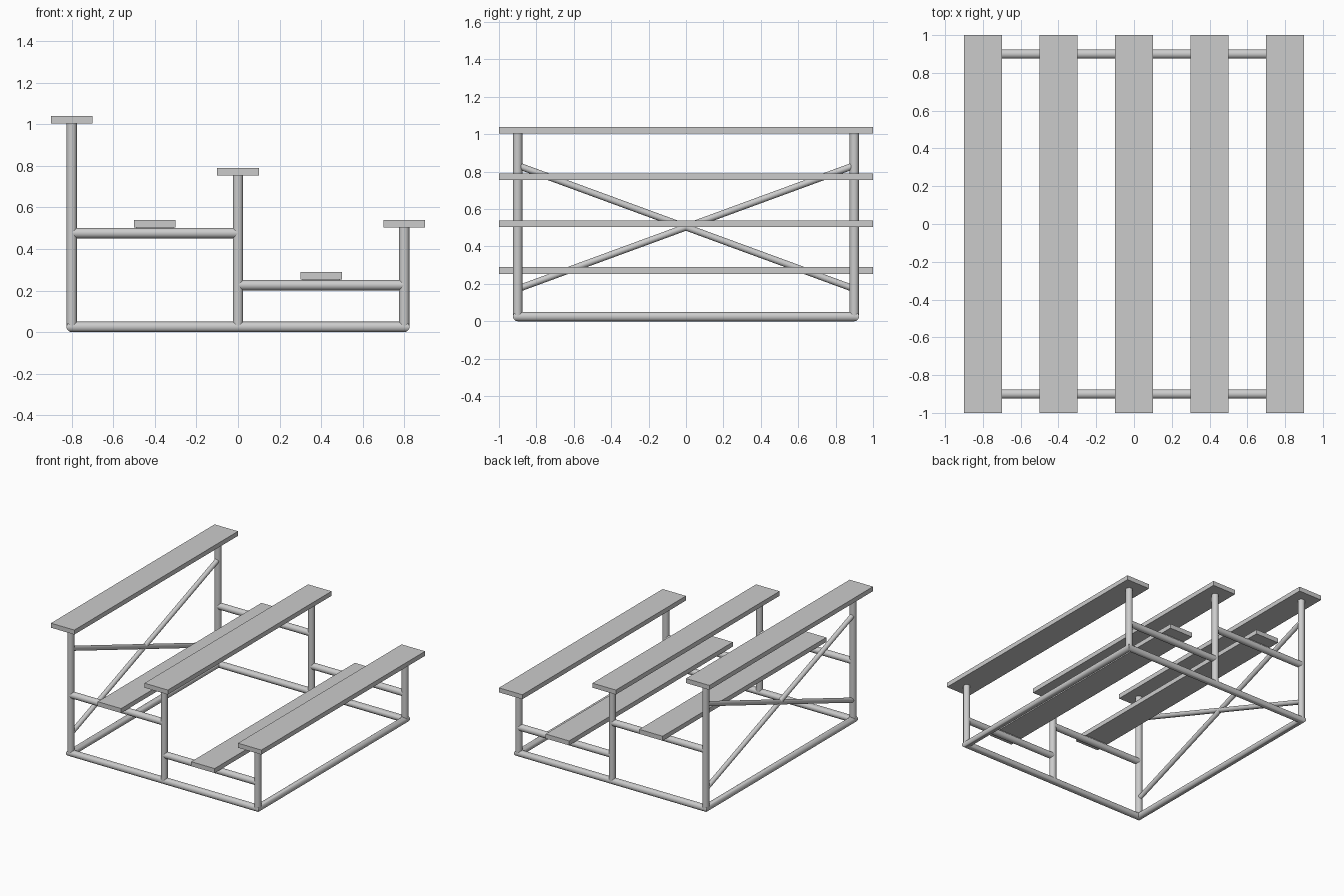
import bpy, bmesh, math
from mathutils import Vector

if "Cube" in bpy.data.objects:
    bpy.data.objects.remove(bpy.data.objects["Cube"])

R = 0.025          # frame tube radius
SIDES = 24


def finish(bm, name, smooth=False):
    bmesh.ops.recalc_face_normals(bm, faces=bm.faces)
    me = bpy.data.meshes.new(name)
    bm.to_mesh(me)
    bm.free()
    ob = bpy.data.objects.new(name, me)
    bpy.context.collection.objects.link(ob)
    if smooth:
        bpy.ops.object.select_all(action='DESELECT')
        ob.select_set(True)
        bpy.context.view_layer.objects.active = ob
        bpy.ops.object.shade_smooth_by_angle(angle=math.radians(35))
    return ob


def tube(name, a, b, r=R):
    a, b = Vector(a), Vector(b)
    bm = bmesh.new()
    bmesh.ops.create_cone(bm, cap_ends=True, segments=SIDES,
                          radius1=r, radius2=r, depth=(b - a).length)
    ob = finish(bm, name, True)
    ob.location = (a + b) / 2
    ob.rotation_euler = (b - a).to_track_quat('Z', 'Y').to_euler()
    return ob


def plank(name, x, z):
    bm = bmesh.new()
    bmesh.ops.create_cube(bm, size=1)
    bmesh.ops.scale(bm, vec=(0.2, 2.0, 0.035), verts=bm.verts)
    ob = finish(bm, name)
    ob.location = (x, 0, z + 0.0175)
    return ob


# base frame: one rectangular loop of tube with mitred corners
bm = bmesh.new()
rings = []
for sx, sy in ((-1, -1), (1, -1), (1, 1), (-1, 1)):
    ring = []
    for i in range(SIDES):
        t = 2 * math.pi * i / SIDES
        o = R * math.cos(t)
        ring.append(bm.verts.new((sx * (0.8 + o), sy * (0.9 + o), R + R * math.sin(t))))
    rings.append(ring)
for k in range(4):
    p, q = rings[k], rings[(k + 1) % 4]
    for i in range(SIDES):
        j = (i + 1) % SIDES
        bm.faces.new((p[i], p[j], q[j], q[i]))
finish(bm, "base_frame", True)

# posts and footboard rails on both ends
for side, y in (("front", -0.9), ("back", 0.9)):
    for part, x, top in (("high", -0.8, 1.005), ("middle", 0, 0.755), ("low", 0.8, 0.505)):
        tube(f"{side}_{part}_post", (x, y, R), (x, y, top))
    tube(f"{side}_upper_rail", (-0.8, y, 0.476), (0, y, 0.476))
    tube(f"{side}_lower_rail", (0, y, 0.226), (0.8, y, 0.226))

# crossed braces under the highest seat
for name, s in (("rising_brace", 1), ("falling_brace", -1)):
    tube(name, (-0.8, -0.9, 0.503 - 0.33 * s), (-0.8, 0.9, 0.503 + 0.33 * s), 0.018)

# seats and footboards
for name, x, z in (("high_seat", -0.8, 1.004), ("middle_seat", 0, 0.754), ("low_seat", 0.8, 0.504),
                   ("upper_footboard", -0.4, 0.504), ("lower_footboard", 0.4, 0.254)):
    plank(name, x, z)
    # saddle pad closing the slim gap between rail and footboard
    if "footboard" in name:
        for side, y in (("front", -0.9), ("back", 0.9)):
            bm = bmesh.new()
            bmesh.ops.create_cube(bm, size=1)
            bmesh.ops.scale(bm, vec=(0.18, 0.02, 0.01), verts=bm.verts)
            finish(bm, f"{side}_{name}_pad").location = (x, y, z - 0.004)
